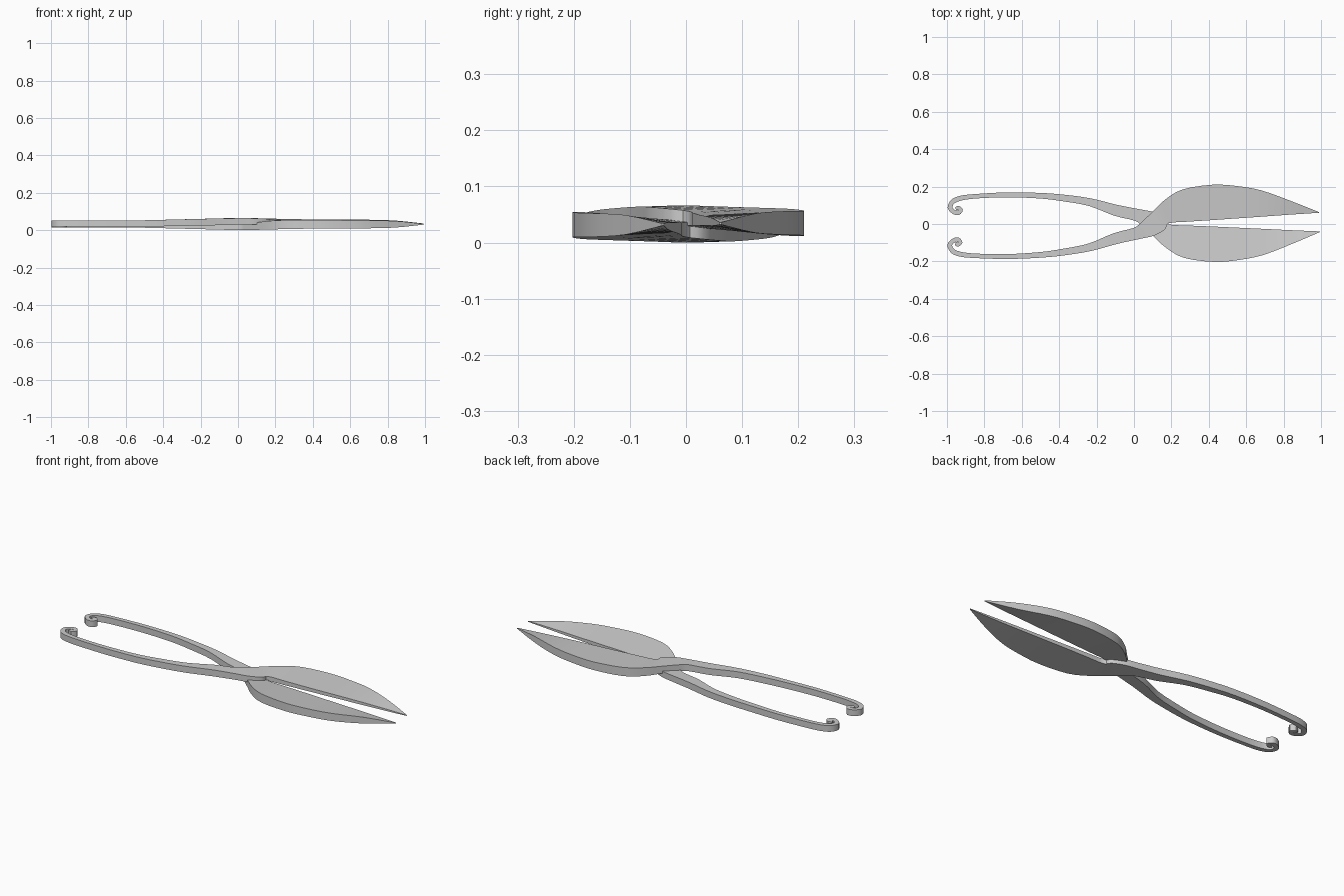
import bpy, bmesh, math
from mathutils import Vector, Matrix

if "Cube" in bpy.data.objects:
    bpy.data.objects.remove(bpy.data.objects["Cube"])

# Handle centre path from curl tip to pivot: x, y, half width
HANDLE = [(-.955, -.104, .009), (-.941, -.110, .011), (-.928, -.099, .011),
          (-.940, -.084, .012), (-.965, -.089, .012), (-.985, -.113, .013),
          (-.970, -.144, .013), (-.930, -.161, .013), (-.850, -.170, .012),
          (-.680, -.174, .013), (-.500, -.165, .015), (-.370, -.149, .018),
          (-.235, -.124, .021), (-.100, -.078, .030)]

# Blade stations: outer x, y, inner x, y, outer z low/high, inner z low/high
BLADE = [(.000, -.020, .030, -.080, .030, .066, .030, .064),
         (.040, .010, .105, -.063, .030, .066, .030, .063),
         (.100, .067, .165, -.030, .024, .064, .030, .060),
         (.166, .130, .185, .004, .016, .062, .030, .056),
         (.260, .185, .280, .012, .012, .060, .030, .053),
         (.420, .210, .420, .021, .012, .057, .030, .050),
         (.550, .203, .550, .030, .013, .056, .030, .048),
         (.680, .180, .680, .039, .014, .056, .030, .046),
         (.834, .125, .834, .050, .017, .052, .030, .042),
         (.990, .063, .990, .060, .032, .036, .032, .036)]


def handle_rows():
    rows = []
    for i, (x, y, w) in enumerate(HANDLE):
        a = HANDLE[max(i - 1, 0)]
        b = HANDLE[min(i + 1, len(HANDLE) - 1)]
        d = Vector((b[0] - a[0], b[1] - a[1])).normalized()
        t = min(1, max(0, (x + .5) / .45))
        lo, hi = .019 + .009 * t, .053 + .011 * t
        rows.append((x - d.y * w, y + d.x * w, x + d.y * w, y - d.x * w, lo, hi, lo, hi))
    return rows


def smooth_rows(rows, n=3):
    out = []
    for i in range(len(rows) - 1):
        p0, p1, p2 = rows[max(i - 1, 0)], rows[i], rows[i + 1]
        p3 = rows[min(i + 2, len(rows) - 1)]
        for k in range(n):
            t = k / n
            out.append([.5 * (2 * b + (c - a) * t + (2 * a - 5 * b + 4 * c - d) * t * t
                              + (3 * b - a - 3 * c + d) * t ** 3)
                        for a, b, c, d in zip(p0, p1, p2, p3)])
    return out + [rows[-1]]


def make_half(name, matrix):
    bm = bmesh.new()
    rings = []
    for xl, yl, xr, yr, l0, l1, r0, r1 in smooth_rows(handle_rows() + BLADE):
        rings.append([bm.verts.new(p) for p in
                      ((xl, yl, l0), (xl, yl, l1), (xr, yr, r1), (xr, yr, r0))])
    for a, b in zip(rings, rings[1:]):
        for i in range(4):
            j = (i + 1) % 4
            bm.faces.new((a[i], a[j], b[j], b[i]))
    bm.faces.new(rings[0])
    bm.faces.new(rings[-1])
    bm.transform(matrix)
    bmesh.ops.recalc_face_normals(bm, faces=bm.faces)
    mesh = bpy.data.meshes.new(name)
    bm.to_mesh(mesh)
    bm.free()
    ob = bpy.data.objects.new(name, mesh)
    bpy.context.collection.objects.link(ob)
    bpy.ops.object.select_all(action='DESELECT')
    ob.select_set(True)
    bpy.context.view_layer.objects.active = ob
    bpy.ops.object.shade_smooth_by_angle(angle=math.radians(35))


# Upper half, and the lower half flipped over and swung slightly about the pivot
make_half("upper_shear_half", Matrix())
pivot = Matrix.Translation((.1, 0, 0))
make_half("lower_shear_half",
          Matrix.Translation((.004, 0, .066)) @ pivot @ Matrix.Rotation(.023, 4, 'Z')
          @ pivot.inverted() @ Matrix.Rotation(math.pi, 4, 'X'))
